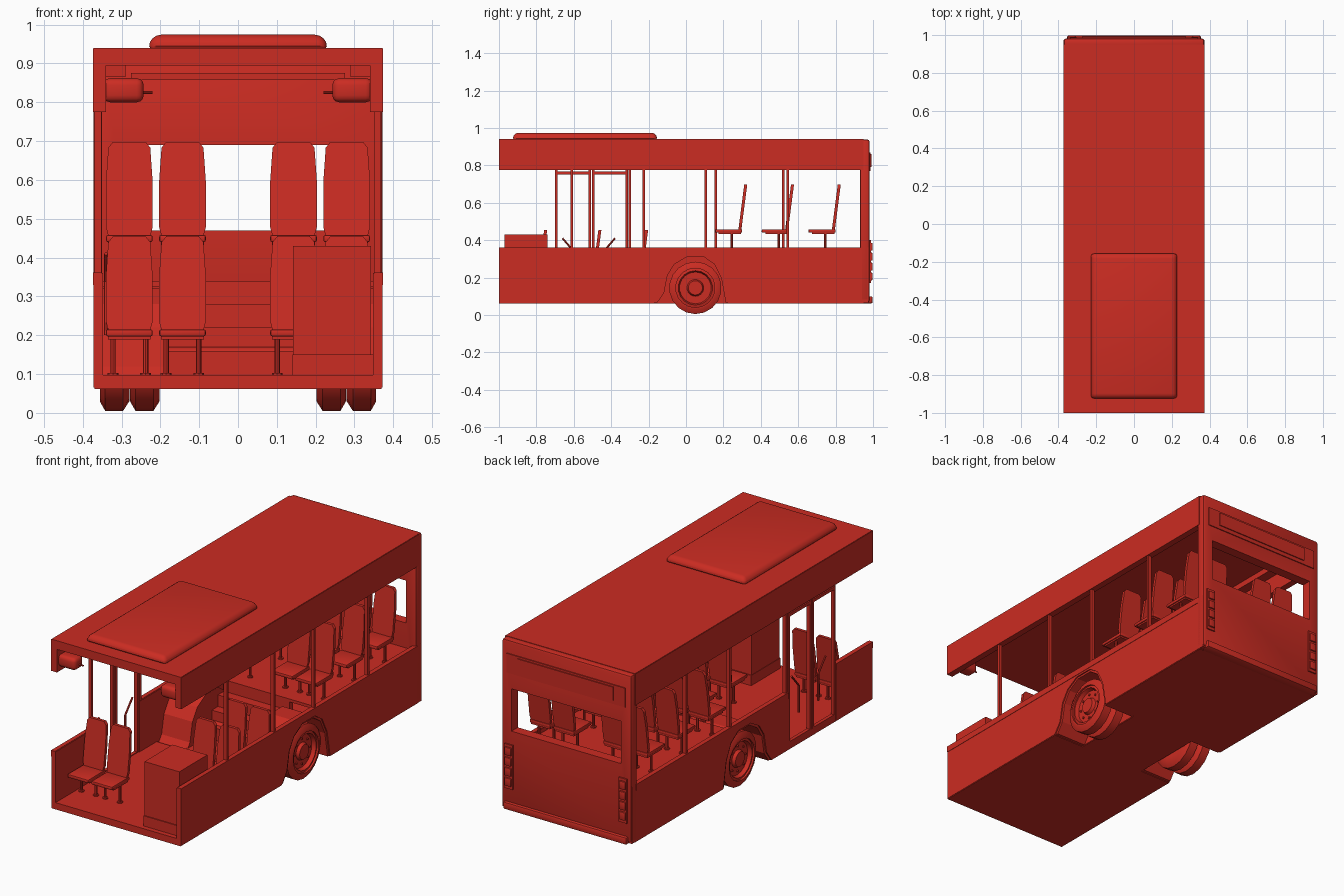
import bpy, bmesh, math
from mathutils import Vector, Matrix

if "Cube" in bpy.data.objects:
    bpy.data.objects.remove(bpy.data.objects["Cube"], do_unlink=True)

RED = (0.60, 0.025, 0.016, 1)
red = bpy.data.materials.new("bus red")
red.use_nodes = True
red.diffuse_color = RED
red.node_tree.nodes["Principled BSDF"].inputs["Base Color"].default_value = RED


def finish(name, bm, smooth=False):
    bmesh.ops.recalc_face_normals(bm, faces=bm.faces)
    mesh = bpy.data.meshes.new(name)
    bm.to_mesh(mesh)
    bm.free()
    mesh.materials.append(red)
    ob = bpy.data.objects.new(name, mesh)
    bpy.context.collection.objects.link(ob)
    bpy.ops.object.select_all(action='DESELECT')
    ob.select_set(True)
    bpy.context.view_layer.objects.active = ob
    if smooth:
        bpy.ops.object.shade_smooth_by_angle(angle=math.radians(35))
    return ob


def box(name, x, y, z, bevel=0, segments=2):
    bm = bmesh.new()
    bmesh.ops.create_cube(bm, size=1)
    for v in bm.verts:
        v.co = Vector([(a + b) / 2 + c * (b - a) for (a, b), c in zip((x, y, z), v.co)])
    if bevel:
        bmesh.ops.bevel(bm, geom=bm.edges[:], offset=bevel, segments=segments,
                        affect='EDGES', profile=0.5)
    return finish(name, bm, bevel > 0)


def prism(name, outline, x0, x1):
    """Extrude a (y, z) outline along x."""
    bm = bmesh.new()
    face = bm.faces.new([bm.verts.new((x0, y, z)) for y, z in outline])
    new = bmesh.ops.extrude_face_region(bm, geom=[face])["geom"]
    bmesh.ops.translate(bm, vec=(x1 - x0, 0, 0),
                        verts=[g for g in new if isinstance(g, bmesh.types.BMVert)])
    return finish(name, bm)


def rod(name, a, b, radius, sides=8):
    a, b = Vector(a), Vector(b)
    bm = bmesh.new()
    turn = (b - a).to_track_quat('Z', 'Y').to_matrix().to_4x4()
    bmesh.ops.create_cone(bm, segments=sides, radius1=radius, radius2=radius, cap_ends=True,
                          depth=(b - a).length, matrix=Matrix.Translation((a + b) / 2) @ turn)
    return finish(name, bm, True)


def lathe(name, profile, cy, cz, sides):
    """Spin an (x, radius) profile around an axis parallel to x."""
    bm = bmesh.new()
    rings = []
    for x, r in profile:
        rings.append([bm.verts.new((x, cy + r * math.sin(t), cz + r * math.cos(t)))
                      for t in (math.tau * i / sides for i in range(sides))])
    for p, q in zip(rings, rings[1:]):
        for i in range(sides):
            j = (i + 1) % sides
            bm.faces.new((p[i], p[j], q[j], q[i]))
    bm.faces.new(rings[0])
    bm.faces.new(rings[-1])
    return finish(name, bm, True)


WHEEL_Y, WHEEL_Z = 0.05, 0.145
ARCH = [(-0.17, 0.065), (-0.13, 0.12), (-0.11, 0.22), (-0.07, 0.28), (0.0, 0.32),
        (0.10, 0.32), (0.16, 0.28), (0.20, 0.20), (0.225, 0.065)]

# Floor, split around the wheel wells
box("front_floor", (-0.37, 0.37), (-1, -0.17), (0.062, 0.097))
box("middle_floor", (-0.19, 0.19), (-0.17, 0.225), (0.062, 0.097))
box("rear_floor", (-0.37, 0.37), (0.225, 0.95), (0.062, 0.097))

# Raised rear deck and centre steps
box("rear_deck", (-0.35, 0.35), (0.15, 0.94), (0.325, 0.34))
for i in range(4):
    box("deck_step", (-0.19, 0.19), (i * 0.05, 0.18), (0.09, 0.16 + i * 0.06))

# Lower side walls with wheel openings, sills and wheel wells
for s, front in ((1, -1), (-1, -0.31)):
    side = "left" if s > 0 else "right"
    prism(side + "_side_wall", [(front, 0.065)] + ARCH +
          [(0.975, 0.065), (0.975, 0.36), (front, 0.36)], s * 0.348, s * 0.372)
    box(side + "_window_sill", sorted((s * 0.352, s * 0.374)), (front, 0.94), (0.33, 0.362))
    inner = [(WHEEL_Y + (y - WHEEL_Y) * 0.93, 0.065 + (z - 0.065) * 0.96) for y, z in ARCH]
    prism(side + "_wheel_well", ARCH + inner[::-1], s * 0.19, s * 0.366)
    prism(side + "_well_panel", ARCH, s * 0.185, s * 0.192)
prism("door_front_wall", [(-1, 0.065), (-0.7, 0.065), (-0.7, 0.36), (-1, 0.36)], -0.348, -0.372)
box("door_front_sill", (-0.374, -0.352), (-1, -0.7), (0.33, 0.362))

# Roof, side fascias and roof unit
box("roof", (-0.372, 0.372), (-1, 0.95), (0.895, 0.94))
for s in (-1, 1):
    box("roof_fascia", sorted((s * 0.34, s * 0.374)), (-1, 0.95), (0.775, 0.938))
    box("ceiling_cove", sorted((s * 0.29, s * 0.345)), (-0.93, 0.93), (0.865, 0.9))
box("roof_rear_cap", (-0.365, 0.365), (0.94, 0.978), (0.85, 0.936), 0.012)
bm = bmesh.new()
bmesh.ops.create_cube(bm, size=1)
for v in bm.verts:
    inset = 0.93 if v.co.z > 0 else 1
    v.co = Vector((v.co.x * 0.47 * inset, -0.54 + v.co.y * 0.78 * (inset + 1) / 2,
                   0.974 if v.co.z > 0 else 0.935))
bmesh.ops.bevel(bm, geom=bm.edges[:], offset=0.02, segments=3, affect='EDGES', profile=0.5)
finish("roof_unit", bm, True)

# Rear wall with a window opening
rear = box("rear_wall", (-0.372, 0.372), (0.93, 0.982), (0.07, 0.938), 0.012)
cutter = box("window_cutter", (-0.315, 0.315), (0.8, 1.1), (0.47, 0.69))
cutter.hide_render = True
cut = rear.modifiers.new("window", 'BOOLEAN')
cut.object = cutter
cut.solver = 'EXACT'
bpy.context.view_layer.objects.active = rear
bpy.ops.object.modifier_apply(modifier=cut.name)
bpy.data.objects.remove(cutter, do_unlink=True)
box("rear_upper_panel", (-0.34, 0.34), (0.978, 0.987), (0.77, 0.87))
box("rear_sign", (-0.275, 0.275), (0.985, 0.992), (0.79, 0.86))
box("rear_inner_trim", (-0.275, 0.275), (0.922, 0.932), (0.858, 0.875))
box("rear_bumper", (-0.355, 0.355), (0.94, 0.998), (0.062, 0.10), 0.008)
for s in (-1, 1):
    box("tail_light_plate", sorted((s * 0.305, s * 0.352)), (0.978, 0.989), (0.17, 0.40))
    for i in range(4):
        z = 0.185 + i * 0.053
        box("tail_light", sorted((s * 0.31, s * 0.347)), (0.985, 0.997), (z, z + 0.042), 0.004)

# Window pillars
for s, places in ((1, (-0.61, -0.225, 0.105, 0.545)), (-1, (-0.3, 0.16, 0.52))):
    for y in places:
        box("window_pillar", sorted((s * 0.35, s * 0.368)), (y - 0.007, y + 0.007), (0.35, 0.785))

# Double door: two open frames with grab handles
for y0, y1, h in ((-0.7, -0.508, -0.66), (-0.502, -0.31, -0.38)):
    for y in (y0, y1 - 0.014):
        box("door_stile", (-0.37, -0.352), (y, y + 0.014), (0.085, 0.775))
    for z in (0.085, 0.75):
        box("door_rail", (-0.37, -0.352), (y0, y1), (z, z + 0.016))
    lean = 0.06 if h < -0.5 else -0.06
    rod("door_handle", (-0.34, h, 0.41), (-0.34, h + lean, 0.34), 0.005)
    rod("door_handle_bar", (-0.34, h + lean, 0.34), (-0.34, h + lean, 0.20), 0.005)

# Front ceiling lamps and driver console
for s in (-1, 1):
    box("ceiling_lamp", sorted((s * 0.243, s * 0.347)), (-0.99, -0.92), (0.80, 0.862), 0.018, 3)
    rod("lamp_bracket", (s * 0.22, -0.955, 0.825), (s * 0.25, -0.955, 0.825), 0.004)
box("console_base", (0.14, 0.348), (-0.975, -0.735), (0.095, 0.15))
box("console", (0.142, 0.342), (-0.97, -0.74), (0.15, 0.43))


def seat(x, y, floor):
    """One passenger seat; y is the rear of the cushion."""
    z = floor + 0.108
    box("seat_cushion", (x - 0.06, x + 0.06), (y - 0.14, y + 0.005), (z - 0.008, z + 0.01), 0.005)
    outline = [(0.052, 0), (0.06, 0.03), (0.06, 0.15), (0.054, 0.235), (0.042, 0.25)]
    outline += [(-u, w) for u, w in reversed(outline)]
    bm = bmesh.new()
    face = bm.faces.new([bm.verts.new((x + u, y + w * 0.13, z + w)) for u, w in outline])
    new = bmesh.ops.extrude_face_region(bm, geom=[face])["geom"]
    bmesh.ops.translate(bm, vec=(0, -0.016, 0),
                        verts=[g for g in new if isinstance(g, bmesh.types.BMVert)])
    finish("seat_back", bm)
    box("seat_frame", (x - 0.055, x + 0.055), (y - 0.12, y), (z - 0.016, z - 0.008))
    for dx in (-0.042, 0.042):
        rod("seat_leg", (x + dx, y - 0.05, floor), (x + dx, y - 0.05, z - 0.01), 0.007)
        rod("seat_foot", (x + dx, y - 0.05, floor), (x + dx, y - 0.05, floor + 0.006), 0.014)


# Low seats at the front, high seats on the rear deck
for x in (0.143, 0.28):
    seat(-x, -0.775, 0.097)
    for y in (-0.485, -0.235):
        seat(x, y, 0.097)
    for y in (0.295, 0.545, 0.795):
        for s in (-1, 1):
            seat(s * x, y, 0.34)

# Rear twin wheels, hubs and axle
TYRE = [(0, 0.085), (0, 0.115), (0.016, 0.14), (0.062, 0.14), (0.076, 0.115), (0.076, 0.105)]
RIM = [(0.066, 0.105), (0.07, 0.092), (0.05, 0.085), (0.05, 0.045), (0.066, 0.038), (0.066, 0.012)]
for s in (-1, 1):
    for x, profile in ((0.202, TYRE), (0.28, TYRE + RIM)):
        lathe("rear_tyre", [(s * (x + u), r) for u, r in profile], WHEEL_Y, WHEEL_Z, 18)
    for i in range(8):
        t = math.tau * i / 8
        y, z = WHEEL_Y + 0.065 * math.cos(t), WHEEL_Z + 0.065 * math.sin(t)
        rod("wheel_nut", (s * 0.325, y, z), (s * 0.336, y, z), 0.006, 6)
rod("rear_axle", (-0.21, WHEEL_Y, WHEEL_Z), (0.21, WHEEL_Y, WHEEL_Z), 0.025, 12)
